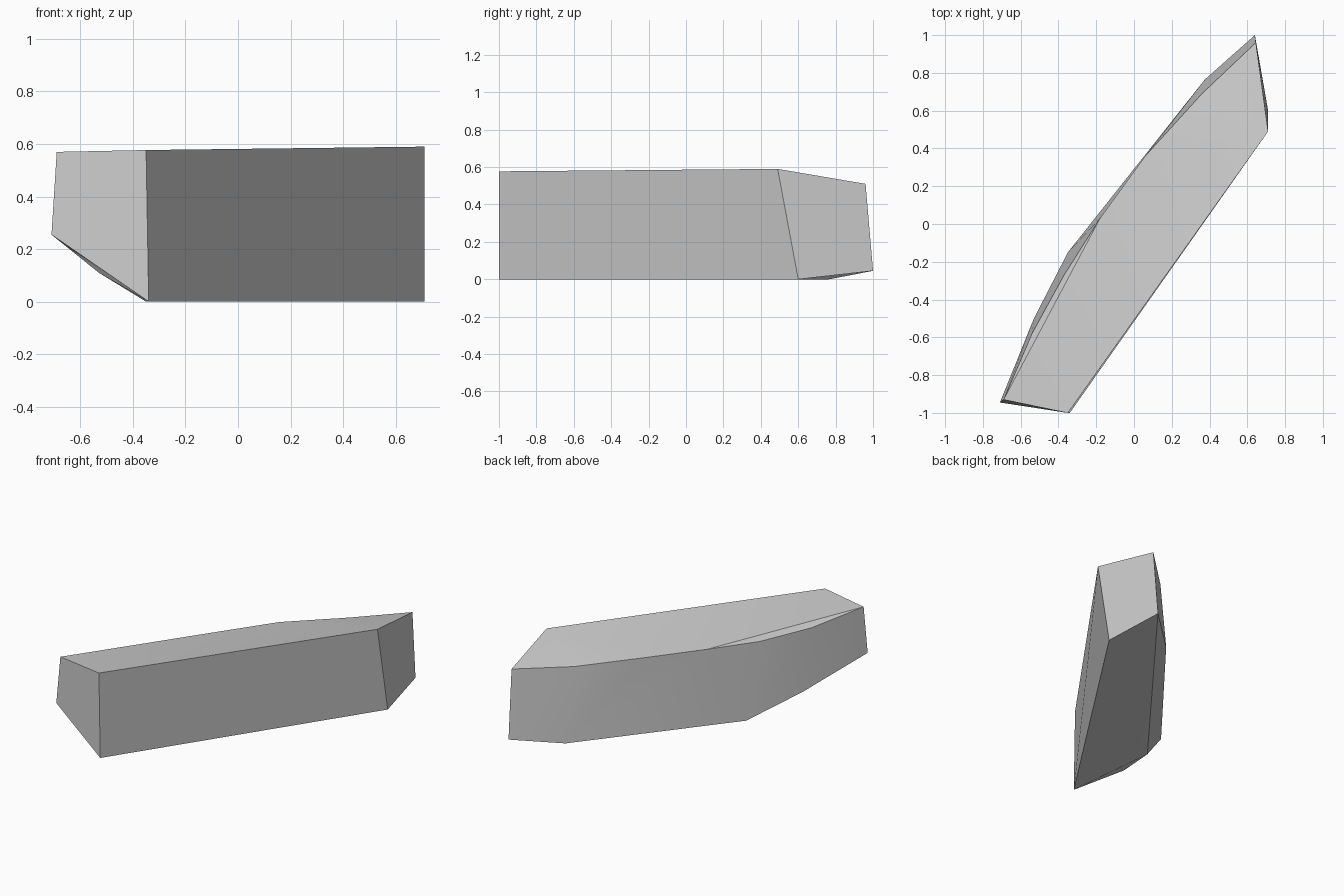
import bpy
import bmesh
import math

# Remove the default object
default_cube = bpy.data.objects.get("Cube")
if default_cube:
    bpy.data.objects.remove(default_cube, do_unlink=True)


def make_material(name, colour):
    material = bpy.data.materials.new(name)
    material.use_nodes = True
    material.diffuse_color = colour
    shader = material.node_tree.nodes["Principled BSDF"]
    shader.inputs["Base Color"].default_value = colour
    shader.inputs["Roughness"].default_value = 0.8
    return material


def add_faces(bm, ring, index_groups):
    for group in index_groups:
        bm.faces.new([ring[index] for index in group])


# Upper and lower outlines, both running from the front corner along the
# straight face, then back along the curved face
upper_outline = [
    (-0.35, -1, 0.577), (0.71, 0.49, 0.59), (0.645, 0.96, 0.51),
    (0.36, 0.69, 0.5), (0.06, 0.36, 0.515), (-0.18, 0.03, 0.51),
    (-0.37, -0.27, 0.5), (-0.54, -0.58, 0.52), (-0.69, -0.93, 0.57),
]
lower_outline = [
    (-0.34, -1, 0), (0.71, 0.6, 0), (0.64, 1, 0.045), (0.375, 0.765, 0),
    (-0.35, -0.15, 0), (-0.53, -0.5, 0.11), (-0.71, -0.945, 0.255),
]
# The lower corner that stands beneath each upper corner
foot_of = [0, 1, 2, 3, 3, 4, 4, 5, 6]

bm = bmesh.new()
upper = [bm.verts.new(point) for point in upper_outline]
lower = [bm.verts.new(point) for point in lower_outline]

# Side walls, which become triangles where two corners share a foot
count = len(upper)
for i in range(count):
    j = (i + 1) % count
    corners = (lower[foot_of[i]], lower[foot_of[j]], upper[j], upper[i])
    bm.faces.new(list(dict.fromkeys(corners)))

# Gently sloping top, with a crease to the raised front corner
add_faces(bm, upper, [(1, 2, 3), (1, 3, 4), (1, 4, 5), (0, 1, 5),
                      (0, 5, 8), (5, 6, 8), (6, 7, 8)])

# Hollowed base, with a low lip along the curved face
add_faces(bm, lower, [(0, 1, 2), (0, 2, 5), (0, 5, 6), (2, 3, 4, 5)])
bmesh.ops.recalc_face_normals(bm, faces=bm.faces[:])

mesh = bpy.data.meshes.new("stone_slab")
bm.to_mesh(mesh)
bm.free()
mesh.materials.append(make_material("stone grey", (0.6, 0.6, 0.6, 1)))

slab = bpy.data.objects.new("stone_slab", mesh)
bpy.context.collection.objects.link(slab)

# Soften the curved face and keep the corners sharp
bpy.ops.object.select_all(action="DESELECT")
slab.select_set(True)
bpy.context.view_layer.objects.active = slab
bpy.ops.object.shade_smooth_by_angle(angle=math.radians(30))
